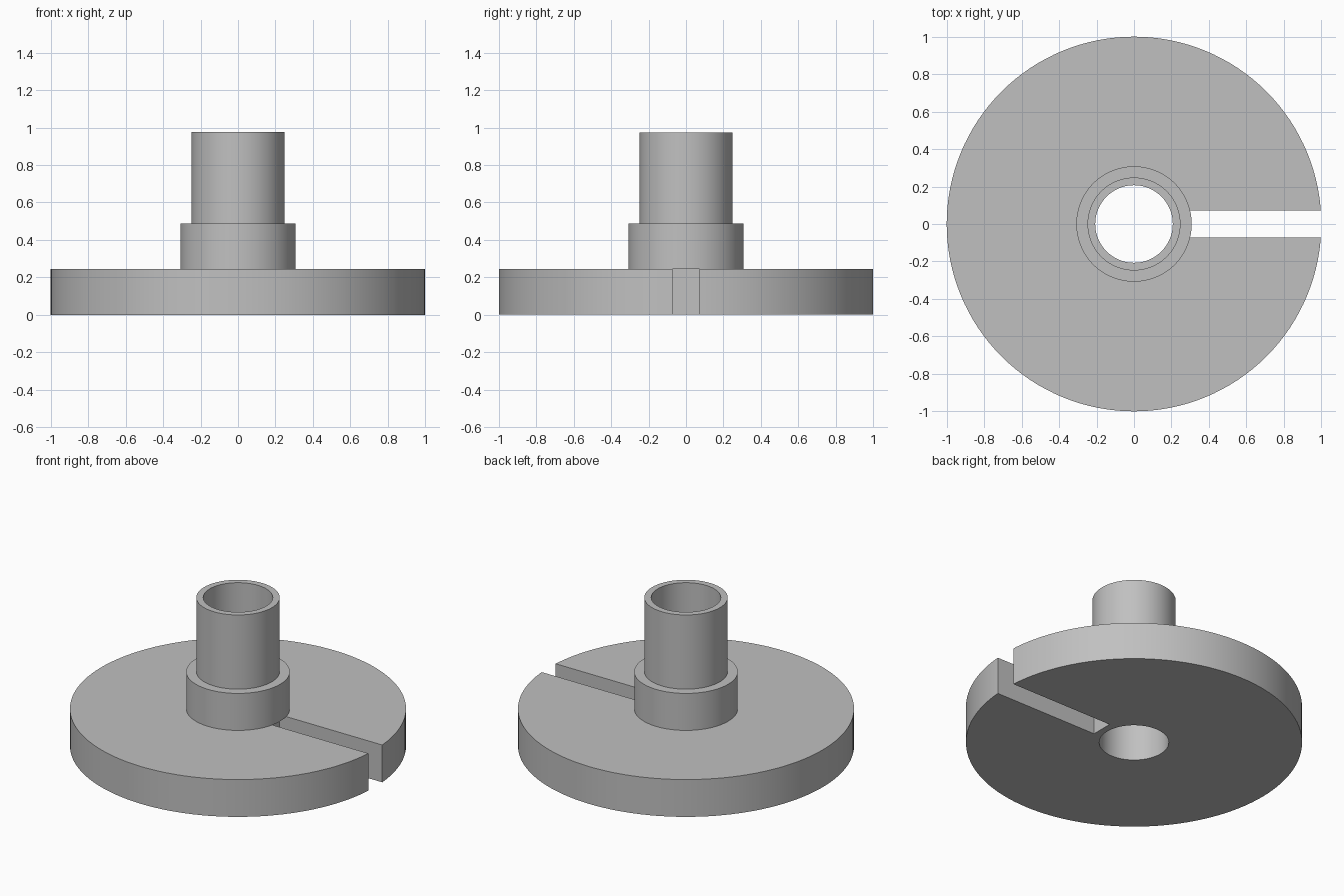
import bpy
import bmesh
import math
from mathutils import Matrix

cube = bpy.data.objects.get("Cube")
if cube:
    bpy.data.objects.remove(cube, do_unlink=True)

SEGMENTS = 128
BORE_R, TUBE_R, COLLAR_R, DISC_R = 0.207, 0.248, 0.308, 1.0
DISC_TOP, COLLAR_TOP, TUBE_TOP = 0.245, 0.488, 0.975
SLOT_START, SLOT_END, SLOT_WIDTH = 0.25, 1.2, 0.144

grey = bpy.data.materials.new("plain grey")
grey.use_nodes = True
colour = (0.53, 0.53, 0.53, 1)
grey.diffuse_color = colour
grey.node_tree.nodes["Principled BSDF"].inputs["Base Color"].default_value = colour


def make_object(name, bm):
    bmesh.ops.recalc_face_normals(bm, faces=bm.faces)
    mesh = bpy.data.meshes.new(name)
    bm.to_mesh(mesh)
    bm.free()
    mesh.materials.append(grey)
    obj = bpy.data.objects.new(name, mesh)
    bpy.context.collection.objects.link(obj)
    return obj


# Disc, collar and tube turned as one hollow body
profile = [(BORE_R, 0), (DISC_R, 0), (DISC_R, DISC_TOP), (COLLAR_R, DISC_TOP),
           (COLLAR_R, COLLAR_TOP), (TUBE_R, COLLAR_TOP),
           (TUBE_R, TUBE_TOP), (BORE_R, TUBE_TOP)]
bm = bmesh.new()
verts = [bm.verts.new((r, 0, z)) for r, z in profile]
edges = [bm.edges.new((v, verts[(i + 1) % len(verts)])) for i, v in enumerate(verts)]
bmesh.ops.spin(bm, geom=verts + edges, cent=(0, 0, 0), axis=(0, 0, 1),
               angle=math.tau, steps=SEGMENTS, use_merge=False)
bmesh.ops.remove_doubles(bm, verts=bm.verts, dist=1e-4)
body = make_object("slotted_disc_with_tube", bm)

# Radial slot through the disc, stopping under the collar
bm = bmesh.new()
bmesh.ops.create_cube(bm, size=1, matrix=(
    Matrix.Translation(((SLOT_START + SLOT_END) / 2, 0, 0))
    @ Matrix.Diagonal((SLOT_END - SLOT_START, SLOT_WIDTH, 2 * DISC_TOP, 1))))
cutter = make_object("slot_cutter", bm)
cutter.hide_render = True

cut = body.modifiers.new("slot", 'BOOLEAN')
cut.operation = 'DIFFERENCE'
cut.solver = 'EXACT'
cut.object = cutter
bpy.ops.object.select_all(action='DESELECT')
body.select_set(True)
bpy.context.view_layer.objects.active = body
bpy.ops.object.modifier_apply(modifier=cut.name)
bpy.data.objects.remove(cutter, do_unlink=True)
bpy.ops.object.shade_smooth_by_angle(angle=math.radians(30))
